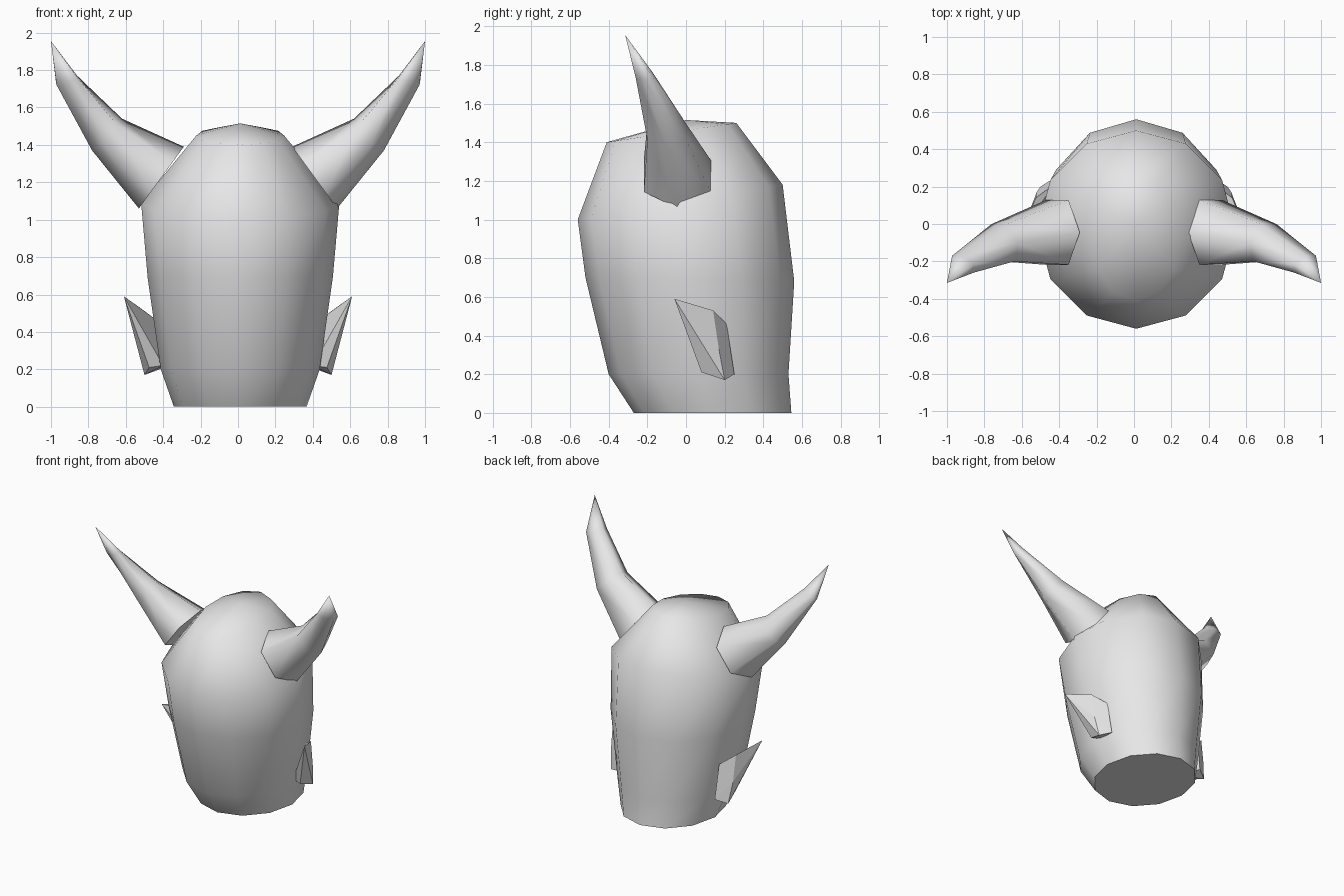
import bpy, bmesh
from math import sin, cos, pi
from mathutils import Vector

cube = bpy.data.objects.get("Cube")
if cube:
    bpy.data.objects.remove(cube, do_unlink=True)

grey = bpy.data.materials.new("plain_grey")
grey.use_nodes = True
grey.diffuse_color = (0.8, 0.8, 0.8, 1)
grey.node_tree.nodes["Principled BSDF"].inputs["Base Color"].default_value = (0.8, 0.8, 0.8, 1)


def finish(name, bm):
    bmesh.ops.recalc_face_normals(bm, faces=bm.faces)
    mesh = bpy.data.meshes.new(name)
    bm.to_mesh(mesh)
    bm.free()
    mesh.materials.append(grey)
    obj = bpy.data.objects.new(name, mesh)
    bpy.context.collection.objects.link(obj)
    return obj


def loft(name, rings, tip):
    """Skin a list of point rings, close the first one flat and end in a tip."""
    bm = bmesh.new()
    loops = [[bm.verts.new(p) for p in ring] for ring in rings]
    end = bm.verts.new(tip)
    n = len(loops[0])
    for i in range(n):
        j = (i + 1) % n
        for a, b in zip(loops, loops[1:]):
            bm.faces.new((a[i], a[j], b[j], b[i]))
        bm.faces.new((loops[-1][i], loops[-1][j], end))
    for f in bm.faces:
        f.smooth = True
    cap = bm.faces.new(loops[0])
    cap.smooth = False
    for e in cap.edges:
        e.smooth = False
    return finish(name, bm)


# Head: twelve-sided rings, each tilted between its front and back height
CENTRE = 0.012


def head_ring(half_x, front_y, front_z, back_y, back_z):
    ring = []
    for i in range(12):
        a = 2 * pi * i / 12
        t = (1 + sin(a)) / 2
        ring.append((CENTRE + half_x * cos(a),
                     front_y + (back_y - front_y) * t,
                     front_z + (back_z - front_z) * t))
    return ring


loft("head", [head_ring(0.355, -0.27, 0, 0.545, 0),
              head_ring(0.425, -0.40, 0.2, 0.53, 0.2),
              head_ring(0.495, -0.52, 0.7, 0.56, 0.68),
              head_ring(0.53, -0.56, 1.0, 0.50, 1.18),
              head_ring(0.235, -0.41, 1.4, 0.26, 1.5)], (CENTRE, 0, 1.515))


# Horns: six-sided rings that shrink towards a forward-bent tip
def horn_ring(centre, up, across):
    c, u, v = Vector(centre), Vector(up), Vector(across)
    return [c + u * cos(pi * i / 3) + v * sin(pi * i / 3) for i in range(6)]


horn = [horn_ring((0.41, -0.045, 1.225), (-0.12, 0, 0.165), (0, 0.2, 0)),
        horn_ring((0.70, -0.10, 1.455), (-0.08, 0, 0.085), (0.025, 0.115, 0)),
        horn_ring((0.915, -0.215, 1.745), (-0.055, 0, 0.025), (0.035, 0.052, 0))]

# Ears: small faceted wedges, swept up, forward and outward
ear = [(0.61, -0.06, 0.59), (0.525, 0.14, 0.53), (0.43, 0.21, 0.46),
       (0.475, 0.08, 0.21), (0.50, 0.20, 0.17), (0.42, 0.25, 0.20),
       (0.40, 0.10, 0.22), (0.52, 0.17, 0.33)]

for side, s in (("left", 1), ("right", -1)):
    flip = lambda p: (p[0] * s, p[1], p[2])
    loft(side + "_horn", [[flip(p) for p in r] for r in horn], flip((1.0, -0.315, 1.955)))
    bm = bmesh.new()
    for p in ear:
        bm.verts.new(flip(p))
    bmesh.ops.convex_hull(bm, input=bm.verts)
    finish(side + "_ear", bm)
